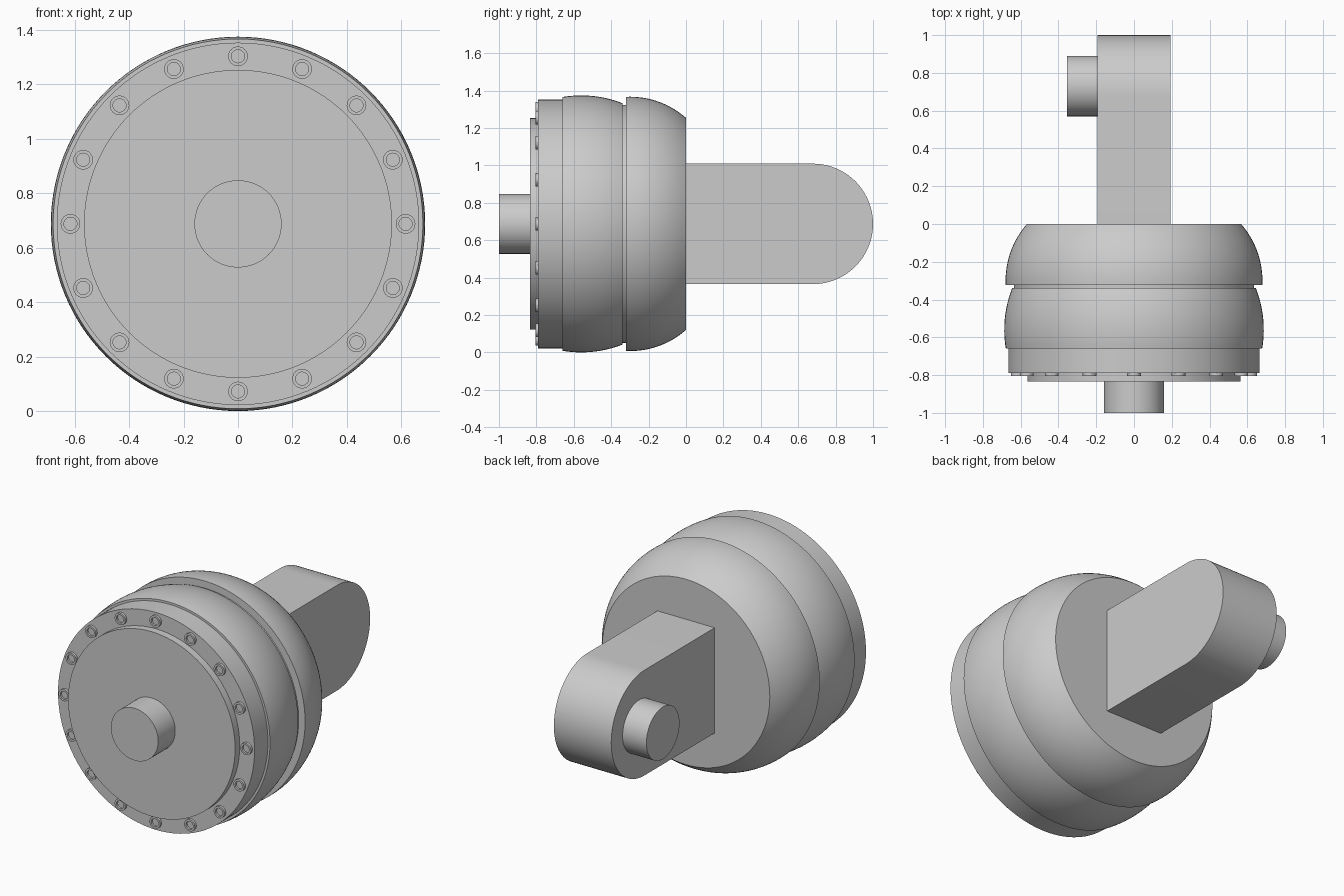
import bpy
import math
from mathutils import Matrix, Vector

cube = bpy.data.objects.get("Cube")
if cube:
    bpy.data.objects.remove(cube, do_unlink=True)

CENTRE_Z = 0.687
grey = bpy.data.materials.new("plain grey")
grey.use_nodes = True
grey.diffuse_color = (0.6, 0.6, 0.6, 1)
grey.node_tree.nodes["Principled BSDF"].inputs["Base Color"].default_value = (0.6, 0.6, 0.6, 1)


def make_object(name, verts, faces):
    mesh = bpy.data.meshes.new(name)
    mesh.from_pydata(verts, [], faces)
    mesh.materials.append(grey)
    obj = bpy.data.objects.new(name, mesh)
    bpy.context.collection.objects.link(obj)
    bpy.ops.object.select_all(action="DESELECT")
    obj.select_set(True)
    bpy.context.view_layer.objects.active = obj
    bpy.ops.object.mode_set(mode="EDIT")
    bpy.ops.mesh.select_all(action="SELECT")
    bpy.ops.mesh.normals_make_consistent(inside=False)
    bpy.ops.object.mode_set(mode="OBJECT")
    bpy.ops.object.shade_smooth_by_angle(angle=math.radians(25))
    return obj


def lathe(name, profile, place, sides):
    """Turn (along, radius) points about the local y axis and cap both ends."""
    verts, faces = [], []
    for along, radius in profile:
        for i in range(sides):
            a = math.tau * i / sides
            verts.append(place @ Vector((radius * math.sin(a), along, radius * math.cos(a))))
    for ring in range(len(profile) - 1):
        for i in range(sides):
            j = (i + 1) % sides
            lo, hi = ring * sides, (ring + 1) * sides
            faces.append((lo + i, lo + j, hi + j, hi + i))
    faces.append(tuple(range(sides)))
    faces.append(tuple(range(len(verts) - sides, len(verts))))
    return make_object(name, verts, faces)


def bulge(start, end, crest, crest_radius, curve, steps=14):
    """Circular-arc profile swelling to crest_radius at crest."""
    points = []
    for i in range(steps + 1):
        y = start + (end - start) * i / steps
        points.append((y, crest_radius - curve + math.sqrt(curve ** 2 - (y - crest) ** 2)))
    return points


axis = Matrix.Translation((0, 0, CENTRE_Z))

# Rounded housing: cover, flange, front bulge, groove and rear bulge
housing = [(-0.835, 0.565), (-0.79, 0.565), (-0.79, 0.665), (-0.66, 0.665)]
housing += bulge(-0.66, -0.34, -0.56, 0.687, 0.6)
housing += [(-0.34, 0.636), (-0.322, 0.636)]
housing += bulge(-0.322, 0, -0.3, 0.68, 0.455)
lathe("housing", housing, axis, 128)

# Front shaft
lathe("front_shaft", [(-1, 0.16), (-0.83, 0.16)], axis, 64)

# Ring of hollow bolts on the flange
BOLTS = 16
for n in range(BOLTS):
    a = math.tau * n / BOLTS
    spot = Vector((0.615 * math.sin(a), -0.79, CENTRE_Z + 0.615 * math.cos(a)))
    lathe(f"flange_bolt_{n + 1}", [(0.005, 0.036), (-0.015, 0.036), (-0.015, 0.024), (-0.003, 0.024)],
          Matrix.Translation(spot), 24)

# Rear arm with a rounded end
ARM_R, ARM_Y = 0.322, 0.678
outline = [(-0.02, -ARM_R)]
for i in range(49):
    a = math.pi * (i / 48 - 0.5)
    outline.append((ARM_Y + ARM_R * math.cos(a), ARM_R * math.sin(a)))
outline.append((-0.02, ARM_R))
count = len(outline)
verts = [(x, y, CENTRE_Z + z) for x in (-0.194, 0.194) for y, z in outline]
faces = [tuple(range(count)), tuple(range(count, 2 * count))]
faces += [(i, (i + 1) % count, count + (i + 1) % count, count + i) for i in range(count)]
make_object("rear_arm", verts, faces)

# Side pin on the arm
side = Matrix.Translation((0, 0.73, CENTRE_Z)) @ Matrix.Rotation(math.pi / 2, 4, "Z")
lathe("side_pin", [(0.18, 0.16), (0.355, 0.16)], side, 64)
